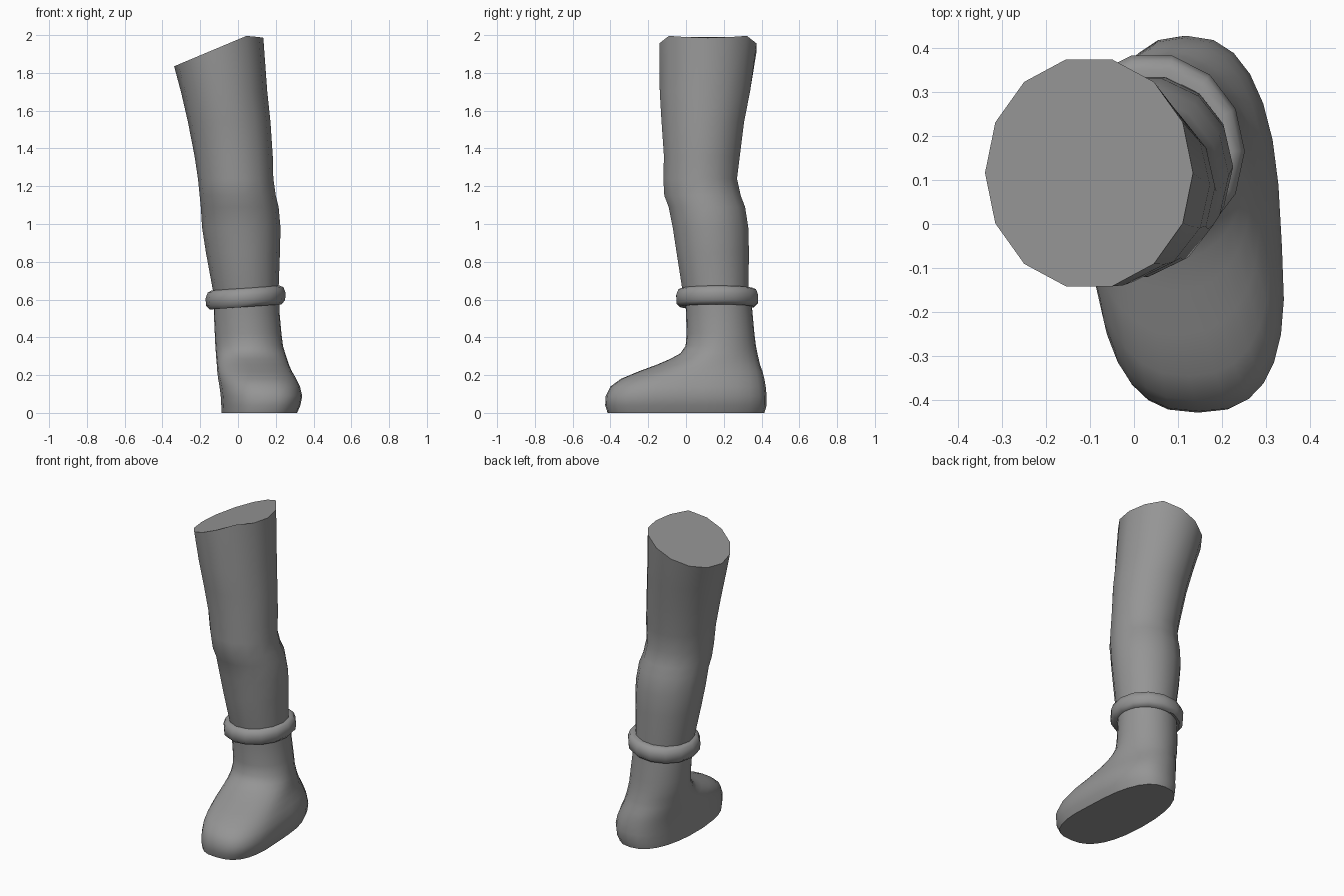
import bpy, bmesh
from math import sin, cos, pi, radians

if "Cube" in bpy.data.objects:
    bpy.data.objects.remove(bpy.data.objects["Cube"])

grey = bpy.data.materials.new("dark_grey")
grey.diffuse_color = (.3, .3, .3, 1)
grey.use_nodes = True
grey.node_tree.nodes["Principled BSDF"].inputs["Base Color"].default_value = grey.diffuse_color


def finish(name, bm):
    bmesh.ops.recalc_face_normals(bm, faces=bm.faces[:])
    me = bpy.data.meshes.new(name)
    bm.to_mesh(me)
    bm.free()
    me.materials.append(grey)
    ob = bpy.data.objects.new(name, me)
    bpy.context.collection.objects.link(ob)
    bpy.context.view_layer.objects.active = ob
    ob.select_set(True)
    bpy.ops.object.shade_smooth_by_angle(angle=radians(50))
    ob.select_set(False)
    return ob


def loft(name, rings, closed=False):
    """Skin a list of point rings; cap the ends unless the loop is closed."""
    bm = bmesh.new()
    vs = [[bm.verts.new(p) for p in r] for r in rings]
    n = len(vs[0])
    pairs = list(zip(vs, vs[1:])) + ([(vs[-1], vs[0])] if closed else [])
    for a, b in pairs:
        for i in range(n):
            j = (i + 1) % n
            bm.faces.new((a[i], a[j], b[j], b[i]))
    if not closed:
        bm.faces.new(vs[0])
        bm.faces.new(vs[-1])
    return finish(name, bm)


def power(v, e):
    return (1 if v >= 0 else -1) * abs(v) ** e


def ellipse(xl, xr, yf, yb, z, n):
    cx, cy, rx, ry = (xl + xr) / 2, (yf + yb) / 2, (xr - xl) / 2, (yb - yf) / 2
    return [(cx + rx * cos(2 * pi * i / n), cy + ry * sin(2 * pi * i / n), z)
            for i in range(n)]


# Leg: x min, x max, y front, y back, height
leg = [(-.125, .215, -.01, .335, .60), (-.135, .215, -.025, .335, .66),
       (-.17, .222, -.055, .338, .85), (-.19, .225, -.075, .335, .98),
       (-.197, .215, -.097, .318, 1.09), (-.203, .20, -.12, .295, 1.15),
       (-.212, .187, -.125, .275, 1.24), (-.23, .184, -.122, .29, 1.36),
       (-.265, .172, -.135, .313, 1.54), (-.302, .155, -.145, .345, 1.70)]
rings = [ellipse(*s, 14) for s in leg]
# Slanted top cut, flattening out towards the high side
top = ellipse(-.338, .134, -.148, .38, 0, 14)
rings.append([(x, y, min(1.835 + .42 * (x + .338), 2.0 - .15 * max(0, x - .04)))
              for x, y, z in top])
loft("leg", rings)

# Boot: x min, x max, y front, y back, split y, front roundness, back roundness, height
boot = [(-.09, .305, -.415, .415, -.05, .75, .82, 0),
        (-.092, .322, -.428, .427, -.05, .75, .82, .04),
        (-.095, .332, -.425, .427, -.05, .75, .82, .09),
        (-.10, .322, -.40, .422, -.03, .78, .84, .14),
        (-.105, .306, -.345, .415, .0, .82, .87, .18),
        (-.11, .285, -.25, .405, .05, .88, .91, .22),
        (-.112, .27, -.155, .392, .1, .95, .95, .255),
        (-.115, .26, -.085, .385, .13, 1, 1, .285),
        (-.117, .25, -.03, .378, .15, 1, 1, .315),
        (-.12, .238, -.002, .37, .17, 1, 1, .355),
        (-.123, .23, .003, .362, .18, 1, 1, .42),
        (-.128, .22, .0, .352, .175, 1, 1, .53),
        (-.128, .218, -.005, .345, .17, 1, 1, .61)]
rings = []
for xl, xr, yf, yb, yc, ef, eb, z in boot:
    ring = []
    for i in range(28):
        t = 2 * pi * i / 28
        k = ef if sin(t) < 0 else eb
        u, v = power(cos(t), k), power(sin(t), k)
        y = yc + v * (yb - yc if v > 0 else yc - yf)
        lean = max(0, -y) * .07  # toes lean outward
        ring.append(((xl + xr) / 2 + u * (xr - xl) / 2 + lean, y, z))
    rings.append(ring)
loft("boot", rings)

# Ankle band: tilted ring swept from a rounded profile (radius, height)
profile = [(.15, -.045), (.195, -.05), (.216, -.03), (.218, .01),
           (.207, .04), (.185, .05), (.15, .045)]
band = []
for i in range(14):
    a = 2 * pi * i / 14
    band.append([(.04 + r * .97 * cos(a), .165 + r * 1.02 * sin(a),
                  .611 + h + .07 * r * cos(a)) for r, h in profile])
loft("ankle_band", band, closed=True)
